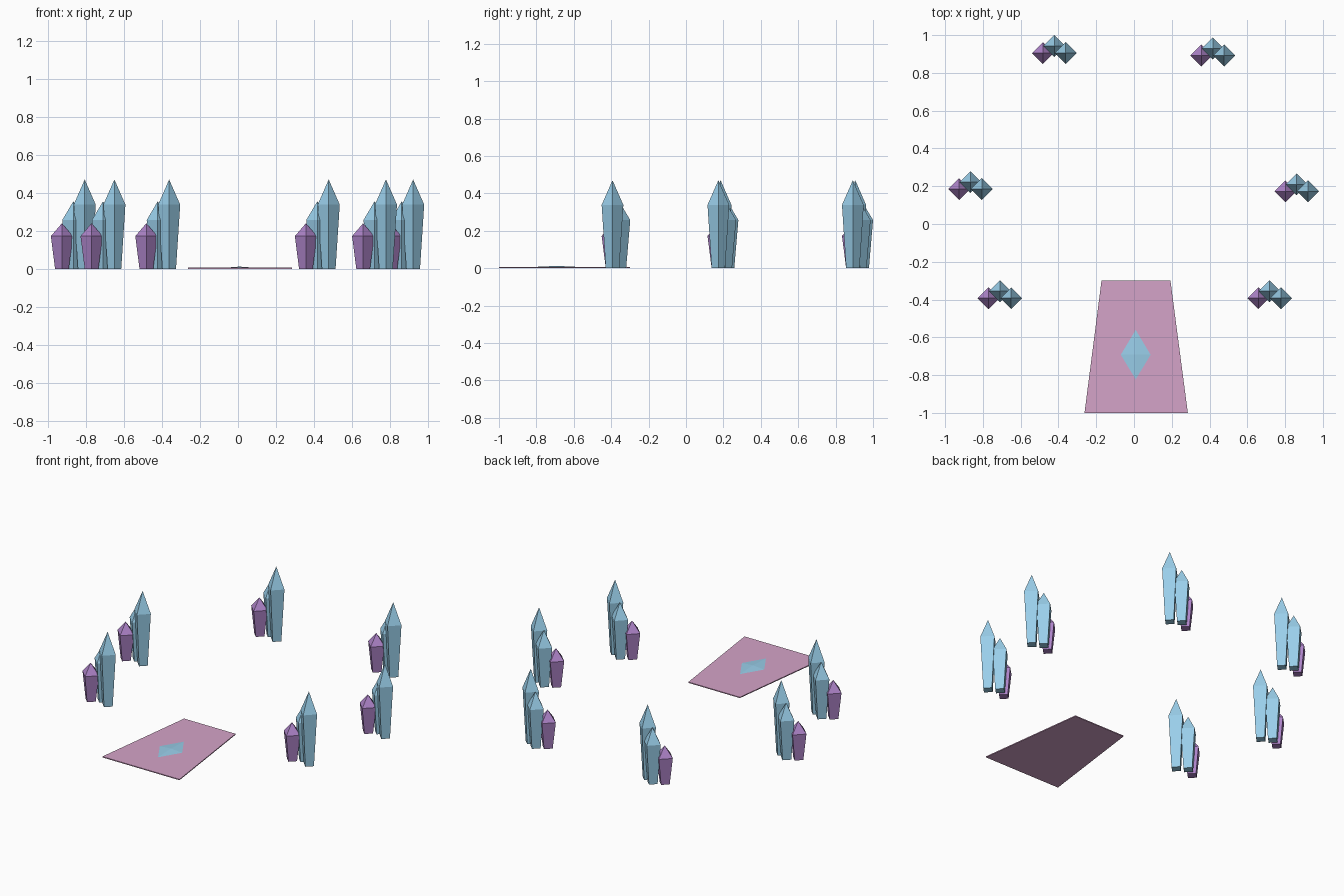
import bpy, bmesh
from math import cos, sin, pi

if "Cube" in bpy.data.objects:
    bpy.data.objects.remove(bpy.data.objects["Cube"])


def material(name, rgb):
    m = bpy.data.materials.new(name)
    m.diffuse_color = (*rgb, 1)
    m.use_nodes = True
    m.node_tree.nodes["Principled BSDF"].inputs["Base Color"].default_value = m.diffuse_color
    return m


BLUE = material("crystal_blue", (0.32, 0.62, 0.82))
PURPLE = material("crystal_purple", (0.42, 0.23, 0.58))
PINK = material("path_pink", (0.66, 0.37, 0.58))


def finish(name, bm, mat, loc=(0, 0, 0)):
    bmesh.ops.recalc_face_normals(bm, faces=bm.faces)
    me = bpy.data.meshes.new(name)
    bm.to_mesh(me)
    bm.free()
    me.materials.append(mat)
    ob = bpy.data.objects.new(name, me)
    ob.location = loc
    bpy.context.collection.objects.link(ob)
    return ob


def crystal(name, x, y, shoulder, top, mat):
    # four-sided shaft widening upward, closed by a pointed tip
    bm = bmesh.new()
    rings = [[bm.verts.new((r * cos(i * pi / 2), r * sin(i * pi / 2), z)) for i in range(4)]
             for r, z in ((0.036, 0), (0.058, shoulder))]
    tip = bm.verts.new((0, 0, top))
    bm.faces.new(rings[0])
    for i in range(4):
        j = (i + 1) % 4
        bm.faces.new((rings[0][i], rings[0][j], rings[1][j], rings[1][i]))
        bm.faces.new((rings[1][i], rings[1][j], tip))
    finish(name, bm, mat, (x, y, 0))


# ring of crystal clusters
clusters = [(-0.71, -0.393), (0.718, -0.393), (-0.866, 0.185),
            (0.861, 0.173), (-0.422, 0.905), (0.417, 0.892)]
for n, (x, y) in enumerate(clusters, 1):
    crystal(f"tall_crystal_{n}", x + 0.06, y, 0.338, 0.47, BLUE)
    crystal(f"middle_crystal_{n}", x, y + 0.037, 0.257, 0.355, BLUE)
    crystal(f"small_crystal_{n}", x - 0.06, y, 0.172, 0.24, PURPLE)

# thin tapered entrance slab
bm = bmesh.new()
base = bm.faces.new([bm.verts.new((x, y, 0)) for x, y in
                     ((-0.262, -1), (0.285, -1), (0.193, -0.3), (-0.172, -0.3))])
ext = bmesh.ops.extrude_face_region(bm, geom=[base], use_keep_orig=True)
bmesh.ops.translate(bm, vec=(0, 0, 0.006),
                    verts=[v for v in ext["geom"] if isinstance(v, bmesh.types.BMVert)])
finish("entrance_slab", bm, PINK)

# low faceted diamond inlay on the slab
bm = bmesh.new()
bmesh.ops.create_cone(bm, cap_ends=True, segments=4, radius1=1, radius2=0, depth=1)
lo = min(v.co.z for v in bm.verts)
for v in bm.verts:
    v.co = (v.co.x * 0.079, v.co.y * 0.131, (v.co.z - lo) * 0.006)
finish("diamond_inlay", bm, BLUE, (0.009, -0.692, 0.006))
